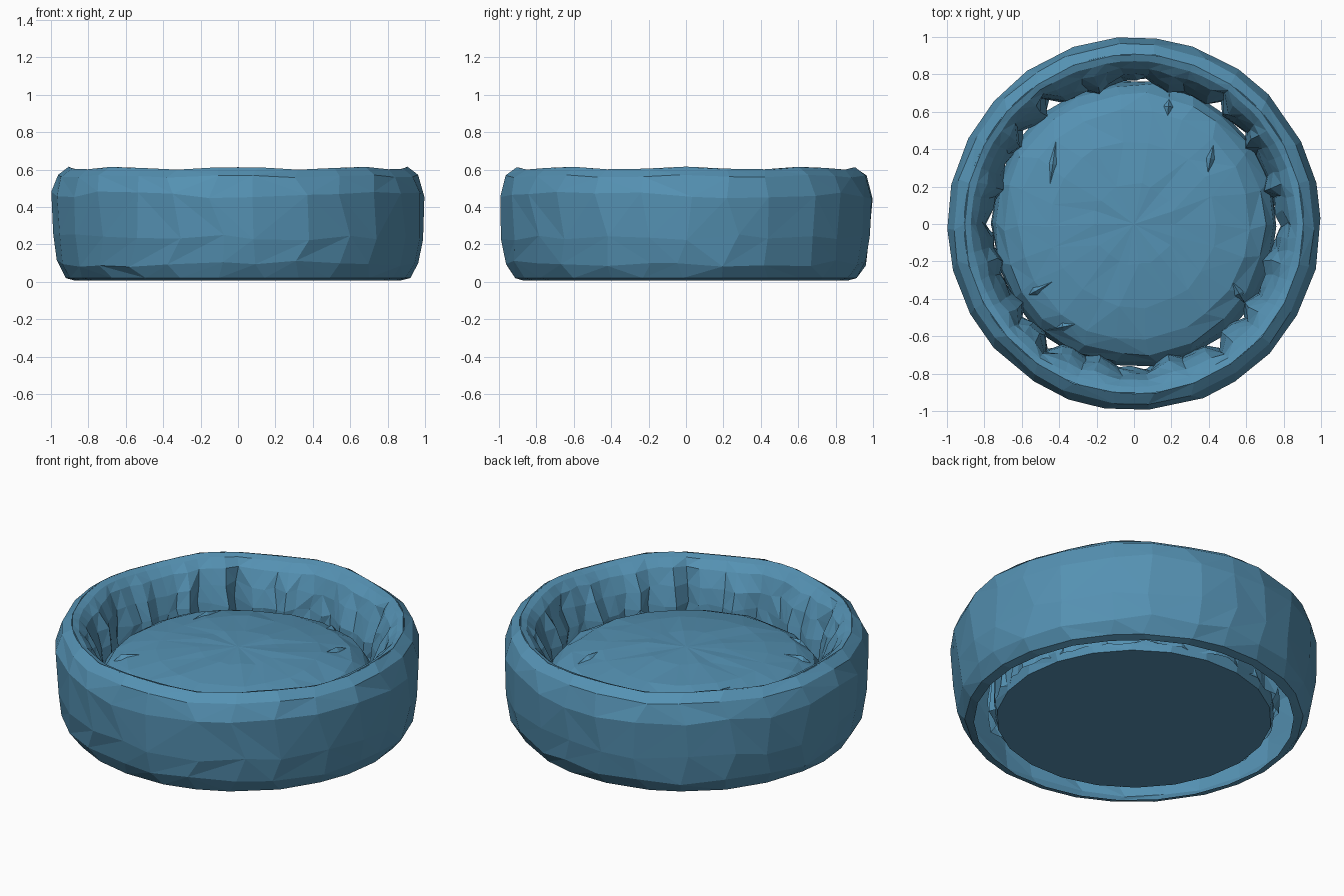
import bpy, bmesh, math, random
from mathutils import Vector

random.seed(7)
TAU = 2 * math.pi

if "Cube" in bpy.data.objects:
    bpy.data.objects.remove(bpy.data.objects["Cube"], do_unlink=True)

# One soft blue fabric for the whole bed
BLUE = (0.09, 0.285, 0.45, 1)
fabric = bpy.data.materials.new("blue_fabric")
fabric.use_nodes = True
fabric.diffuse_color = BLUE
shader = next(n for n in fabric.node_tree.nodes if n.type == 'BSDF_PRINCIPLED')
shader.inputs["Base Color"].default_value = BLUE
shader.inputs["Roughness"].default_value = 0.9


def wave(angle):
    """Gentle rise and fall of the rim."""
    return 0.008 * math.cos(8 * angle)


def finish(bm, name):
    mesh = bpy.data.meshes.new(name)
    bm.to_mesh(mesh)
    bm.free()
    mesh.materials.append(fabric)
    obj = bpy.data.objects.new(name, mesh)
    bpy.context.collection.objects.link(obj)
    return obj


def lathe(bm, profile, sides, shape):
    """Spin a profile; shape(row, column, angle, r, z) returns the final angle, r, z."""
    rings = []
    for row, (r, z) in enumerate(profile):
        ring = []
        for i in range(sides):
            a, rr, zz = shape(row, i, TAU * i / sides, r, z)
            ring.append(bm.verts.new((rr * math.cos(a), rr * math.sin(a), zz)))
        rings.append(ring)
    for row in range(len(rings) - 1):
        low, high = rings[row], rings[row + 1]
        for i in range(sides):
            j = (i + 1) % sides
            quad = (low[i], low[j], high[j], high[i])
            # random diagonals give the crumpled facets
            k = random.randint(0, 1)
            bm.faces.new((quad[k], quad[k + 1], quad[k + 2]))
            bm.faces.new((quad[k], quad[k + 2], quad[k - 1]))
    return rings


# Outer wall: a rounded band, open underneath
def outer_shape(row, i, a, r, z):
    inner = 0 < row < len(OUTER) - 1
    da = random.uniform(-0.05, 0.05) if inner else 0
    dz = random.uniform(-0.02, 0.02) if inner and row not in (1, 5) else 0
    return a + da, r + random.uniform(-0.005, 0.003), z + dz + wave(a) * z / 0.6


OUTER = [(0.875, 0.008), (0.92, 0.02), (0.968, 0.1), (0.99, 0.24),
         (1.0, 0.46), (0.965, 0.565), (0.91, 0.608)]
bm = bmesh.new()
lathe(bm, OUTER, 26, outer_shape)
finish(bm, "outer_wall")

# Gathered lining: folds repeat in each quarter and fade out at the rim
COLUMNS = 72
folds = [random.uniform(-0.02, 0.02) for _ in range(COLUMNS // 4 + 1)]
for column, depth in ((0, 0.03), (3, -0.045), (7, -0.04), (11, 0.055), (15, -0.045)):
    folds[column] = depth
LINING = [(0.908, 0.605), (0.87, 0.592), (0.83, 0.55), (0.795, 0.46),
          (0.77, 0.36), (0.76, 0.25), (0.765, 0.15), (0.775, 0.05)]
STRENGTH = [0, 0.1, 0.35, 0.8, 1, 1, 1, 0.6]


# profile runs rim to floor so that the faces look inwards
def lining_shape(row, i, a, r, z):
    q = i % (COLUMNS // 2)
    fold = folds[min(q, COLUMNS // 2 - q)] * STRENGTH[row]
    ruffle = random.uniform(-0.012, 0.012) * STRENGTH[row]
    return a + ruffle * 2, r + fold + ruffle, z + wave(a) * z / 0.6 + ruffle


bm = bmesh.new()
lathe(bm, LINING, COLUMNS, lining_shape)
finish(bm, "gathered_lining")

# Cushion: flat base, bulging side, plump dome
CUSHION = [(0.75, 0.015), (0.765, 0.07), (0.768, 0.2), (0.75, 0.29),
           (0.705, 0.355), (0.62, 0.4), (0.45, 0.435), (0.22, 0.455)]


def cushion_shape(row, i, a, r, z):
    if row == 0:
        return a, r, z
    twist = 0.06 if row > 3 else 0.02
    return (a + random.uniform(-twist, twist), r + random.uniform(-0.012, 0.006),
            z + random.uniform(-0.005, 0.005))


bm = bmesh.new()
rings = lathe(bm, CUSHION, 22, cushion_shape)
bm.faces.new(reversed(rings[0]))
crown = bm.verts.new((0, 0, 0.462))
top = rings[-1]
for i, v in enumerate(top):
    bm.faces.new((v, top[(i + 1) % len(top)], crown))
finish(bm, "cushion")


# Creases: thin pinched slivers of cloth standing a little proud of the cushion
def cushion_height(p):
    """Height of the cushion profile at a point, by linear steps."""
    r = p.length
    for (r0, z0), (r1, z1) in zip(CUSHION[3:], CUSHION[4:]):
        if r >= r1:
            return z1 + (z0 - z1) * (r - r1) / (r0 - r1)
    return CUSHION[-1][1]


bm = bmesh.new()
for start, end in [((-0.41, 0.5), (-0.45, 0.2)), ((0.44, 0.5), (0.39, 0.25)),
                   ((-0.23, -0.52), (-0.48, -0.57)), ((-0.42, -0.3), (-0.6, -0.4)),
                   ((0.52, -0.3), (0.59, -0.42)), ((0.19, 0.7), (0.18, 0.58))]:
    a, b = Vector(start), Vector(end)
    side = (b - a).orthogonal().normalized() * 0.025
    mid = a.lerp(b, 0.6)
    tip, tail, left, right = [bm.verts.new((p.x, p.y, cushion_height(p) - 0.005))
                              for p in (a, b, mid + side, mid - side)]
    ridge = bm.verts.new((mid.x, mid.y, cushion_height(mid) + 0.02))
    for p, q in ((tip, left), (left, tail), (tail, right), (right, tip)):
        bm.faces.new((p, q, ridge))
bmesh.ops.recalc_face_normals(bm, faces=bm.faces)
finish(bm, "cushion_creases")
